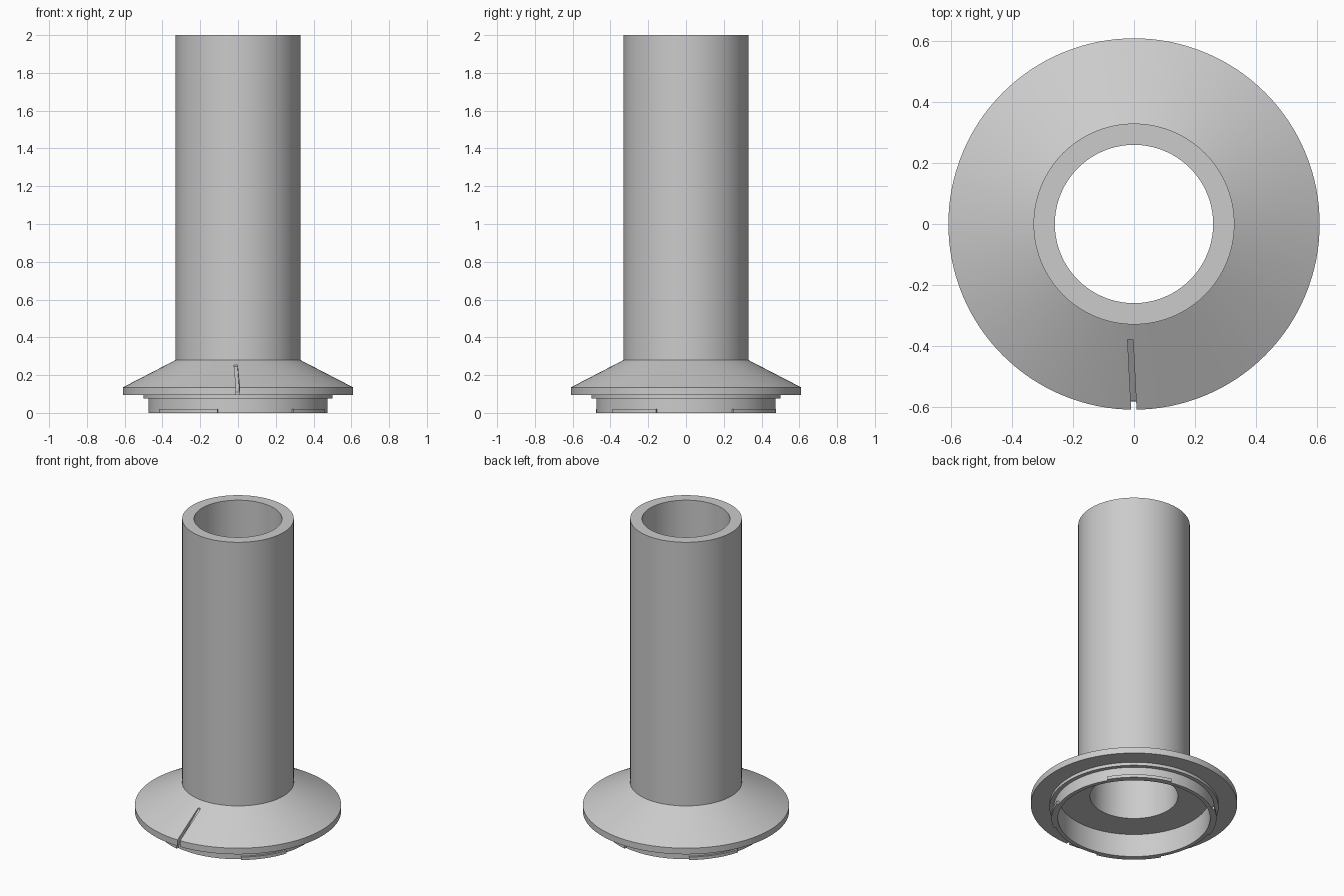
import bpy, bmesh
from math import radians
from mathutils import Matrix, Vector

if "Cube" in bpy.data.objects:
    bpy.data.objects.remove(bpy.data.objects["Cube"])

grey = bpy.data.materials.new("plain grey")
grey.use_nodes = True
grey.diffuse_color = (0.6, 0.6, 0.6, 1)
grey.node_tree.nodes["Principled BSDF"].inputs["Base Color"].default_value = (0.6, 0.6, 0.6, 1)


def finish(name, bm):
    bmesh.ops.recalc_face_normals(bm, faces=bm.faces)
    mesh = bpy.data.meshes.new(name)
    bm.to_mesh(mesh)
    bm.free()
    mesh.materials.append(grey)
    ob = bpy.data.objects.new(name, mesh)
    bpy.context.collection.objects.link(ob)
    return ob


def sweep(name, profile, start, end, steps):
    """Turn a closed (radius, height) profile about z between two angles."""
    bm = bmesh.new()
    full = end - start == 360
    turn = Matrix.Rotation(radians(start), 3, 'Z')
    verts = [bm.verts.new(turn @ Vector((r, 0, z))) for r, z in profile]
    face = bm.faces.new(verts)
    if full:
        geom = list(face.edges) + verts
        bm.faces.remove(face)
    else:
        geom = [face] + list(face.edges) + verts
        bm.faces.new([bm.verts.new(v.co) for v in verts])
    bmesh.ops.spin(bm, geom=geom, cent=(0, 0, 0), axis=(0, 0, 1),
                   angle=radians(end - start), steps=steps)
    bmesh.ops.remove_doubles(bm, verts=bm.verts, dist=1e-5)
    return finish(name, bm)


def smooth(ob):
    bpy.ops.object.select_all(action='DESELECT')
    ob.select_set(True)
    bpy.context.view_layer.objects.active = ob
    bpy.ops.object.shade_smooth_by_angle(angle=radians(25))


# Hollow tube with flared flange, stepped collar and recessed underside
body = sweep("flanged_tube", [
    (0.26, 2), (0.33, 2), (0.33, 0.28), (0.61, 0.135), (0.61, 0.095),
    (0.5, 0.095), (0.5, 0.075), (0.475, 0.075), (0.475, 0),
    (0.45, 0), (0.45, 0.15), (0.26, 0.15)], 0, 360, 128)

# Narrow tapering slit at the front of the flange
bm = bmesh.new()
side = [(-0.7, 0.05), (-0.588, 0.05), (-0.582, 0.11), (-0.38, 0.245), (-0.38, 0.4), (-0.7, 0.4)]
left, right = [[bm.verts.new((x - 0.05 * (y + 0.6), y, z)) for y, z in side]
               for x in (-0.01, 0.008)]
bm.faces.new(left)
bm.faces.new(right)
for i in range(len(side)):
    j = (i + 1) % len(side)
    bm.faces.new((left[i], left[j], right[j], right[i]))
cutter = finish("slit_cutter", bm)
cutter.hide_render = True
cutter.hide_set(True)
cutter.display_type = 'WIRE'
smooth(body)
cut = body.modifiers.new("slit", 'BOOLEAN')
cut.operation = 'DIFFERENCE'
cut.solver = 'EXACT'
cut.object = cutter
# Apply the cut and drop the helper
bpy.context.view_layer.update()
bpy.ops.object.modifier_move_to_index(modifier="slit", index=0)
bpy.ops.object.modifier_apply(modifier="slit")
bpy.data.objects.remove(cutter)

# Four locking tabs around the foot
for name, start, end in (("back_left_tab", 31, 77), ("back_right_tab", 127, 164),
                         ("front_right_tab", 211, 257), ("front_left_tab", 307, 341)):
    tab = sweep(name, [(0.46, 0), (0.488, 0), (0.488, 0.02), (0.46, 0.02)], start, end, 16)
    smooth(tab)
